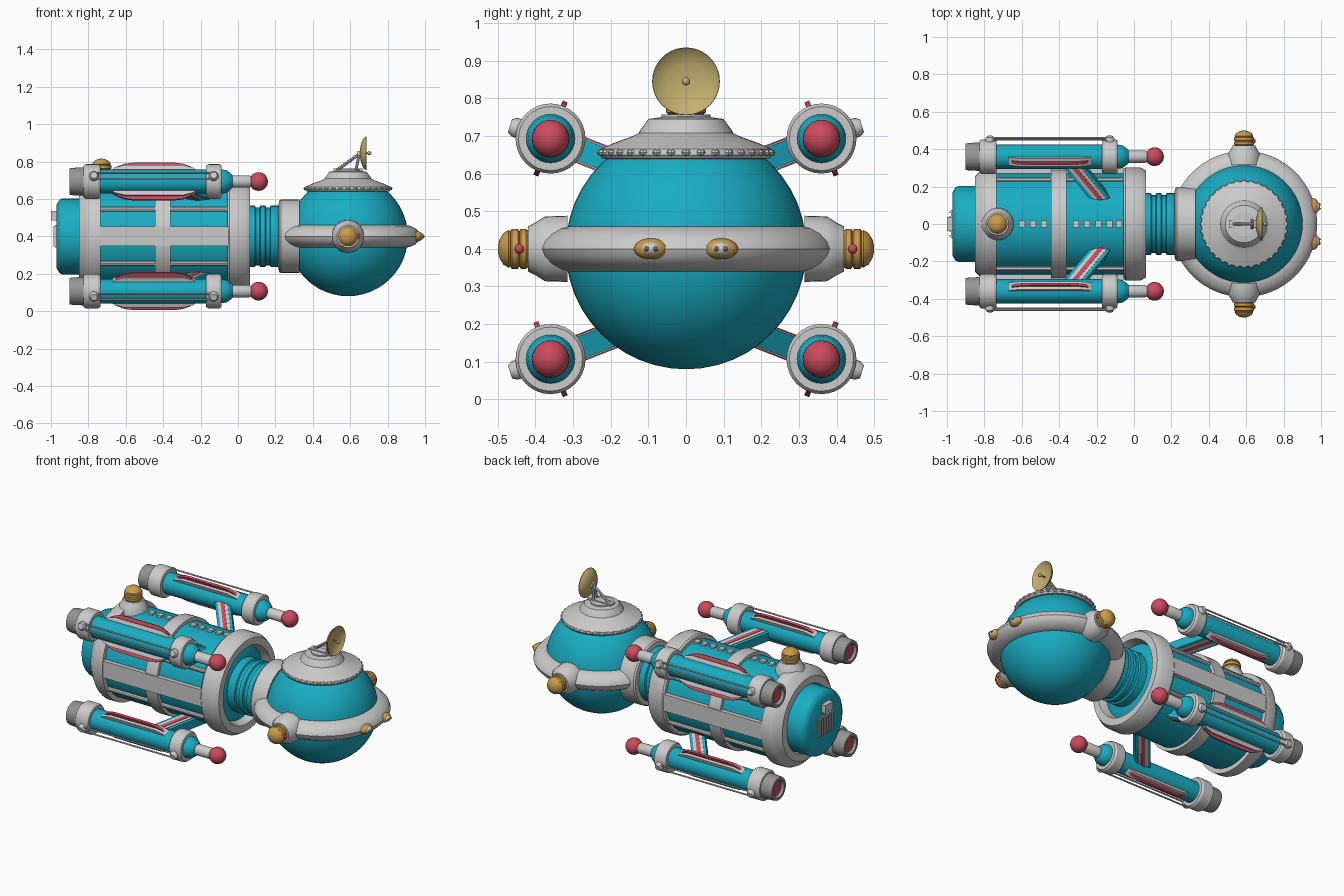
import bpy, bmesh, math
from mathutils import Vector, Matrix

if "Cube" in bpy.data.objects:
    bpy.data.objects.remove(bpy.data.objects["Cube"])


def material(name, rgb):
    m = bpy.data.materials.new(name)
    m.diffuse_color = (*rgb, 1)
    m.use_nodes = True
    m.node_tree.nodes["Principled BSDF"].inputs["Base Color"].default_value = m.diffuse_color
    return m


TEAL = material("teal", (0.01, 0.42, 0.55))
RED = material("red", (0.6, 0.07, 0.11))
GOLD = material("gold", (0.6, 0.33, 0.07))
BRASS = material("brass", (0.55, 0.43, 0.16))
DARK = material("dark_grey", (0.3, 0.3, 0.3))
X, Z = (1, 0, 0), (0, 0, 1)
AXIS = (0, 0, 0.4)


def finish(name, bm, mat):
    bmesh.ops.remove_doubles(bm, verts=bm.verts, dist=1e-5)
    bmesh.ops.recalc_face_normals(bm, faces=bm.faces)
    me = bpy.data.meshes.new(name)
    bm.to_mesh(me)
    bm.free()
    me.shade_smooth()
    me.set_sharp_from_angle(angle=math.radians(32))
    ob = bpy.data.objects.new(name, me)
    bpy.context.collection.objects.link(ob)
    if mat:
        me.materials.append(mat)
    return ob


def lathe(name, pts, origin, axis, mat=None, seg=32, closed=False):
    """Turn (distance, radius) points about an axis; open profiles get end caps."""
    if not closed:
        pts = [(pts[0][0], 0)] + list(pts) + [(pts[-1][0], 0)]
    m = Matrix.Translation(origin) @ Vector(axis).to_track_quat('Z', 'Y').to_matrix().to_4x4()
    bm = bmesh.new()
    rings = [[bm.verts.new(m @ Vector((r * math.cos(a), r * math.sin(a), t)))
              for a in (2 * math.pi * i / seg for i in range(seg))] for t, r in pts]
    for k in range(len(rings) if closed else len(rings) - 1):
        p, q = rings[k], rings[(k + 1) % len(rings)]
        for i in range(seg):
            j = (i + 1) % seg
            bm.faces.new((p[i], p[j], q[j], q[i]))
    return finish(name, bm, mat)


def rod(name, a, b, r, mat=None, seg=10):
    d = Vector(b) - Vector(a)
    return lathe(name, [(0, r), (d.length, r)], a, d, mat, seg)


def box(name, loc, size, mat=None, rot=Matrix()):
    bm = bmesh.new()
    bmesh.ops.create_cube(bm, size=1, matrix=Matrix.Translation(loc) @ rot @ Matrix.Diagonal((*size, 1)))
    return finish(name, bm, mat)


def ball(name, loc, r, mat=None, scale=(1, 1, 1), seg=24):
    bm = bmesh.new()
    bmesh.ops.create_uvsphere(bm, u_segments=seg, v_segments=seg // 2, radius=r,
                              matrix=Matrix.Translation(loc) @ Matrix.Diagonal((*scale, 1)))
    return finish(name, bm, mat)


def fin(name, pts, origin, radial, thick, mat=None):
    """Plate in the x/radial plane, extruded sideways."""
    rad = Vector(radial).normalized()
    side = rad.cross(Vector(X)) * thick / 2
    bm = bmesh.new()
    a, b = [[bm.verts.new(Vector(origin) + Vector((x, 0, 0)) + rad * r + s * side)
             for x, r in pts] for s in (-1, 1)]
    bm.faces.new(a)
    bm.faces.new(b)
    for i in range(len(a)):
        j = (i + 1) % len(a)
        bm.faces.new((a[i], a[j], b[j], b[i]))
    return finish(name, bm, mat)


def lamp(name, origin, axis):
    lathe(name + "_mount", [(0, .088), (.06, .086), (.085, .07), (.105, .06)], origin, axis)
    lathe(name + "_dome", [(.1, .045), (.11, .053), (.124, .053), (.128, .047), (.132, .053), (.148, .053),
                           (.152, .047), (.156, .05), (.17, .042), (.18, .026), (.185, .008)], origin, axis, GOLD)


# Hull barrel with rear cap, rings and neck
lathe("hull_barrel", [(-.8, .275), (0, .275)], AXIS, X, TEAL)
lathe("rear_cap", [(-.97, .17), (-.955, .195), (-.94, .203), (-.83, .203)], AXIS, X, TEAL)
lathe("rear_ring", [(-.85, .21), (-.85, .255), (-.81, .295), (-.795, .303), (-.735, .303), (-.735, .25), (-.8, .21)],
      AXIS, X, None, 48, True)
lathe("middle_ring", [(-.443, .27), (-.443, .295), (-.36, .295), (-.36, .27)], AXIS, X, None, 48, True)
lathe("front_ring", [(-.055, .22), (-.055, .295), (-.045, .303), (.035, .303), (.065, .285), (.065, .24), (.02, .225)],
      AXIS, X, None, 48, True)
lathe("front_recess", [(-.01, .235), (.015, .225), (.04, .17)], AXIS, X, TEAL)
lathe("neck", [(.0, .165), (.09, .165), (.095, .155), (.115, .155), (.12, .165), (.145, .165), (.15, .155),
               (.17, .155), (.175, .165), (.3, .165)], AXIS, X, TEAL)
lathe("head_collar", [(.215, .165), (.22, .19), (.23, .197), (.33, .197)], AXIS, X)

# Ribs, side panels and dashed strips on the barrel
for s in (-1, 1):
    box("side_panel", (-.395, s * .272, .4), (.72, .05, .105))
    for t in (-1, 1):
        rod("hull_rib", (-.74, s * .238, .4 + t * .145), (-.04, s * .238, .4 + t * .145), .014)
for x in (-.6, -.54, -.48, -.31, -.25, -.19, -.13, -.08):
    box("top_dash", (x, 0, .67), (.032, .035, .03))

# Rear vent and hatch box
box("vent_plate", (-.972, 0, .4), (.012, .15, .12))
for i in range(6):
    box("vent_slat", (-.98, -.0625 + i * .025, .4), (.014, .01, .11))
box("rear_box", (-.983, 0, .51), (.034, .075, .05))
lamp("top_lamp", (-.73, 0, .63), Z)

# Spherical head with belt and layered cap
HX = .588
ball("head_sphere", (HX, 0, .4), .32, TEAL, seg=48)
lathe("head_belt", [(-.06, .29), (-.06, .315), (-.054, .338), (-.04, .364), (-.02, .384), (0, .391), (.02, .384),
                    (.04, .364), (.054, .338), (.06, .315), (.06, .29)], (HX, 0, .4), Z, None, 64, True)
lathe("head_cap", [(.638, .2), (.64, .222), (.65, .23), (.665, .227), (.68, .195), (.7, .14), (.708, .125),
                   (.715, .122), (.745, .1), (.75, .065), (.757, .065)], (HX, 0, 0), Z, None, 48)
for i in range(36):
    a = i * math.tau / 36
    ball("cap_bead", (HX + .225 * math.cos(a), .225 * math.sin(a), .656), .013, None, (1, 1, .75), 8)

# Lamps on the belt
for s in (-1, 1):
    lamp("side_lamp", (HX, s * .315, .4), (0, s, 0))
    ball("lamp_lens", (HX + .05, s * .443, .4), .013, RED, seg=12)
    ball("front_light", (.957, s * .093, .4), .042, GOLD, (.75, 1.08, .66))
    ball("front_light_trim", (.972, s * .093, .4), .026, None, (.9, 1.08, .75), 16)
    for t in (-1, 1):
        ball("front_light_dot", (.992, s * .093 + t * .012, .4), .007, GOLD, seg=8)

# Dish antenna
lathe("dish", [(.652, .02), (.658, .05), (.668, .075), (.684, .09), (.688, .089), (.675, .074), (.667, .05),
               (.662, .02)], (0, 0, .845), X, BRASS, 40)
rod("dish_feed", (.66, 0, .845), (.7, 0, .845), .004, BRASS)
ball("dish_feed_tip", (.702, 0, .845), .011, BRASS, seg=12)
box("dish_base", (.59, 0, .757), (.16, .045, .012))
rod("dish_brace", (.53, 0, .755), (.655, 0, .845), .009)
for s in (-1, 1):
    rod("dish_leg", (.63, s * .02, .755), (.65, 0, .845), .008)
box("dish_hub", (.65, 0, .845), (.02, .04, .025))

# Four engine pods with struts
for sy in (-1, 1):
    for sz in (-1, 1):
        c = Vector((0, sy * .36, .4 + sz * .293))
        lathe("pod_tube", [(-.8, .065), (-.09, .065), (-.06, .06), (-.04, .045), (-.03, .035)], c, X, TEAL)
        lathe("pod_nozzle", [(-.81, .077), (-.885, .073), (-.9, .07), (-.9, .054), (-.87, .048), (-.81, .048)],
              c, X, DARK, 32, True)
        lathe("pod_exhaust", [(-.885, .045), (-.8, .05)], c, X, RED)
        for x0, x1 in ((-.825, -.735), (-.17, -.088)):
            lathe("pod_band", [(x0, .06), (x0, .085), (x0 + .012, .093), (x1 - .012, .093), (x1, .085), (x1, .06)],
                  c, X, None, 32, True)
        lathe("pod_stalk", [(-.05, .033), (.06, .033), (.075, .025)], c, X)
        ball("pod_tip", c + Vector((.11, 0, 0)), .05, RED)
        # outer guard rods on lugs
        out = Vector((0, sy * .95, sz * .3)).normalized()
        tan = Vector((0, -out.z, out.y))
        for x in (-.77, -.13):
            o = c + Vector((x, 0, 0))
            lathe("pod_lug", [(.08, .026), (.1, .026), (.113, .018)], o, out, None, 16)
        for t in (-1, 1):
            p = c + out * .1 + tan * t * .016
            rod("guard_rod", p + Vector((-.77, 0, 0)), p + Vector((-.13, 0, 0)), .005, None, 8)
        # paired red fins in grey fairings
        for s in (-1, 1):
            rad = (0, -s * sy * .37, s * sz * .93)
            fin("fin_fairing", [(-.68, .055), (-.66, .072), (-.61, .085), (-.29, .085), (-.24, .072), (-.22, .055)],
                c, rad, .045)
            fin("red_fin", [(-.67, .06), (-.645, .085), (-.605, .1), (-.56, .106), (-.34, .106), (-.295, .1),
                            (-.255, .085), (-.23, .06)], c, rad, .014, RED)
        # swept strut
        a = Vector((-.16, sy * .12, .4 + sz * .2))
        b = Vector((-.35, sy * .35, .4 + sz * .29))
        w = (b - a).normalized()
        u = (Vector(X) - w * w.x).normalized()
        rot = Matrix((u, w.cross(u), w)).transposed().to_4x4()
        for n, cw, th, m in (("strut", .088, .06, TEAL), ("strut_plate", .056, .067, None),
                             ("strut_stripe", .022, .073, RED)):
            box(n, (a + b) / 2, (cw, th, (b - a).length), m, rot)
